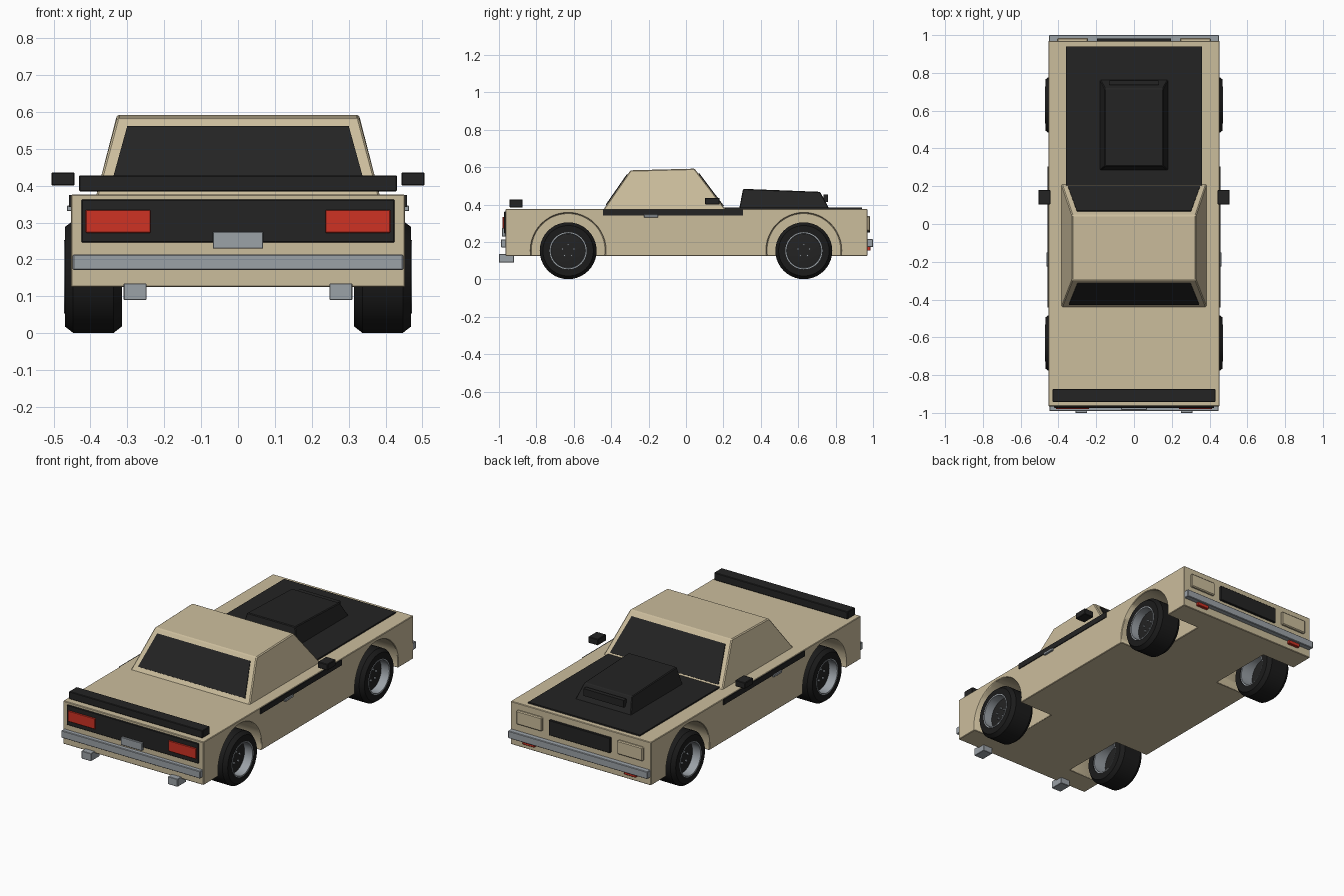
import bpy, bmesh, math
from mathutils import Vector

if "Cube" in bpy.data.objects:
    bpy.data.objects.remove(bpy.data.objects["Cube"])


def material(name, rgb):
    m = bpy.data.materials.new(name)
    m.diffuse_color = (*rgb, 1)
    m.use_nodes = True
    m.node_tree.nodes["Principled BSDF"].inputs["Base Color"].default_value = m.diffuse_color
    return m


BEIGE = material("beige paint", (0.60, 0.51, 0.335))
BLACK = material("satin black", (0.017, 0.017, 0.017))
RUBBER = material("tyre rubber", (0.011, 0.011, 0.011))
METAL = material("grey metal", (0.33, 0.36, 0.39))
RED = material("lamp red", (0.62, 0.032, 0.017))


def mesh_object(name, verts, faces, mat, bevel=0.0, segments=1):
    me = bpy.data.meshes.new(name)
    bm = bmesh.new()
    vs = [bm.verts.new(v) for v in verts]
    for f in faces:
        bm.faces.new([vs[i] for i in f])
    bmesh.ops.recalc_face_normals(bm, faces=bm.faces)
    bm.to_mesh(me)
    bm.free()
    ob = bpy.data.objects.new(name, me)
    bpy.context.collection.objects.link(ob)
    me.materials.append(mat)
    if bevel:
        add_bevel(ob, bevel, segments)
    return ob


def add_bevel(ob, width, segments=1):
    b = ob.modifiers.new("bevel", 'BEVEL')
    b.width, b.segments = width, segments
    b.limit_method, b.angle_limit = 'ANGLE', math.radians(25)


HEX = [(0, 1, 2, 3), (4, 5, 6, 7), (0, 1, 5, 4), (1, 2, 6, 5), (2, 3, 7, 6), (3, 0, 4, 7)]


def box(name, x, y, z, mat, bevel=0.003):
    ring = [(x[0], y[0]), (x[1], y[0]), (x[1], y[1]), (x[0], y[1])]
    return mesh_object(name, [(a, b, c) for c in z for a, b in ring], HEX, mat, bevel)


def pair(name, x, y, z, mat, bevel=0.003):
    box(name + "_right", x, y, z, mat, bevel)
    box(name + "_left", (-x[1], -x[0]), y, z, mat, bevel)


def frustum(name, low, high, mat, bevel=0.0):
    """low and high are (half width, y back, z back, y front, z front)."""
    pts = []
    for w, y0, z0, y1, z1 in (low, high):
        pts += [(-w, y0, z0), (w, y0, z0), (w, y1, z1), (-w, y1, z1)]
    return mesh_object(name, pts, HEX, mat, bevel)


def plate(name, low, high, mat, t=0.004):
    """Thin symmetric trapezoid; low and high are (half width, y, z)."""
    d = Vector((0, high[1] - low[1], high[2] - low[2]))
    n = d.cross(Vector((1, 0, 0))).normalized() * t
    q = [Vector((s * w, y, z)) for w, y, z, s in
         ((*low, -1), (*low, 1), (*high, 1), (*high, -1))]
    return mesh_object(name, [p - n for p in q] + [p + n for p in q], HEX, mat)


def lathe(name, profile, center, mat, n=40, closed=True):
    """Turn a profile of (x, radius) about an axis along x."""
    k = len(profile)
    verts = [(center[0] + x, center[1] + r * math.cos(2 * math.pi * i / n),
              center[2] + r * math.sin(2 * math.pi * i / n))
             for i in range(n) for x, r in profile]
    faces = [(i * k + j, i * k + (j + 1) % k, (i + 1) % n * k + (j + 1) % k, (i + 1) % n * k + j)
             for i in range(n) for j in range(k if closed else k - 1)]
    if not closed:
        faces += [tuple(i * k for i in range(n)), tuple(i * k + k - 1 for i in range(n))]
    ob = mesh_object(name, verts, faces, mat)
    smooth(ob)
    return ob


def smooth(ob):
    bpy.ops.object.select_all(action='DESELECT')
    bpy.context.view_layer.objects.active = ob
    ob.select_set(True)
    bpy.ops.object.shade_smooth_by_angle(angle=math.radians(30))


# Body with four wheel wells
AXLES = {"rear": -0.63, "front": 0.63}
body = box("body", (-0.453, 0.453), (-0.965, 0.97), (0.125, 0.376), BEIGE, 0)
for y in AXLES.values():
    for s in (-1, 1):
        cutter = lathe("well_cutter", [(-0.14, 0.2), (0.14, 0.2)], (s * 0.376, y, 0.155), BEIGE, 48, False)
        cut = body.modifiers.new("well", 'BOOLEAN')
        cut.object, cut.solver = cutter, 'EXACT'
        bpy.context.view_layer.objects.active = body
        bpy.ops.object.modifier_apply(modifier="well")
        bpy.data.objects.remove(cutter)
add_bevel(body, 0.007)

# Cabin and glass
frustum("cabin", (0.385, -0.444, 0.37, 0.215, 0.37), (0.328, -0.297, 0.583, 0.046, 0.592), BEIGE, 0.005)
plate("rear_window", (0.345, -0.426, 0.397), (0.30, -0.313, 0.56), BLACK)
plate("windscreen", (0.35, 0.199, 0.391), (0.302, 0.067, 0.566), BLACK)

# Bonnet panel and scoop
box("bonnet_panel", (-0.36, 0.36), (0.19, 0.94), (0.37, 0.384), BLACK, 0)
frustum("bonnet_scoop", (0.18, 0.285, 0.38, 0.765, 0.38), (0.155, 0.305, 0.484, 0.717, 0.468), BLACK, 0.004)
box("scoop_intake", (-0.13, 0.13), (0.735, 0.76), (0.413, 0.455), BLACK, 0)

# Tail: panel, lamps, number plate, bumper, exhausts, spoiler
box("tail_panel", (-0.424, 0.424), (-0.973, -0.96), (0.246, 0.362), BLACK, 0.002)
pair("tail_lamp", (0.237, 0.413), (-0.98, -0.965), (0.272, 0.334), RED, 0.002)
box("number_plate", (-0.068, 0.068), (-0.984, -0.965), (0.229, 0.275), METAL, 0.002)
box("rear_bumper", (-0.448, 0.448), (-0.99, -0.955), (0.171, 0.214), METAL)
pair("exhaust", (0.248, 0.31), (-1.0, -0.92), (0.09, 0.135), METAL, 0.002)
box("spoiler", (-0.431, 0.431), (-0.943, -0.873), (0.384, 0.428), BLACK)

# Nose: grille, headlamps, bumper, indicators
box("grille", (-0.197, 0.197), (0.96, 0.983), (0.25, 0.338), BLACK, 0.002)
pair("headlamp", (0.243, 0.408), (0.96, 0.984), (0.258, 0.338), BEIGE, 0.005)
box("front_bumper", (-0.45, 0.45), (0.96, 1.0), (0.172, 0.215), METAL)
pair("indicator", (0.29, 0.365), (0.965, 0.986), (0.153, 0.174), RED, 0.002)

# Sides: stripe, door handle, mirror
pair("side_stripe", (0.445, 0.458), (-0.443, 0.305), (0.342, 0.374), BLACK, 0)
pair("door_handle", (0.45, 0.464), (-0.225, -0.15), (0.331, 0.346), METAL, 0.002)
pair("mirror", (0.443, 0.506), (0.102, 0.18), (0.4, 0.436), BLACK)

# Wheels: tyre, rim barrel, hub disc, wheel nuts
TYRE = [(-0.077, 0.096), (-0.077, 0.135), (-0.055, 0.152), (0.055, 0.152), (0.077, 0.135), (0.077, 0.096)]
RIM = [(-0.074, 0.099), (-0.074, 0.088), (0.079, 0.092), (0.079, 0.099)]
for end, y in AXLES.items():
    for side, s in (("right", 1), ("left", -1)):
        c, tag = (s * 0.392, y, 0.153), f"{end}_{side}"
        lathe("tyre_" + tag, TYRE, c, RUBBER)
        lathe("rim_" + tag, [(s * x, r) for x, r in RIM], c, METAL)
        lathe("hub_disc_" + tag, [(s * 0.005, 0.091), (s * 0.028, 0.091), (s * 0.034, 0.05), (s * 0.034, 0.02)],
              c, BLACK, 40, False)
        for i in range(5):
            a = 2 * math.pi * i / 5 + math.pi / 2
            nut = (c[0] + s * 0.037, y + 0.032 * math.cos(a), c[2] + 0.032 * math.sin(a))
            lathe(f"wheel_nut_{tag}_{i}", [(-0.006, 0.006), (0.006, 0.006)], nut, METAL, 6, False)
